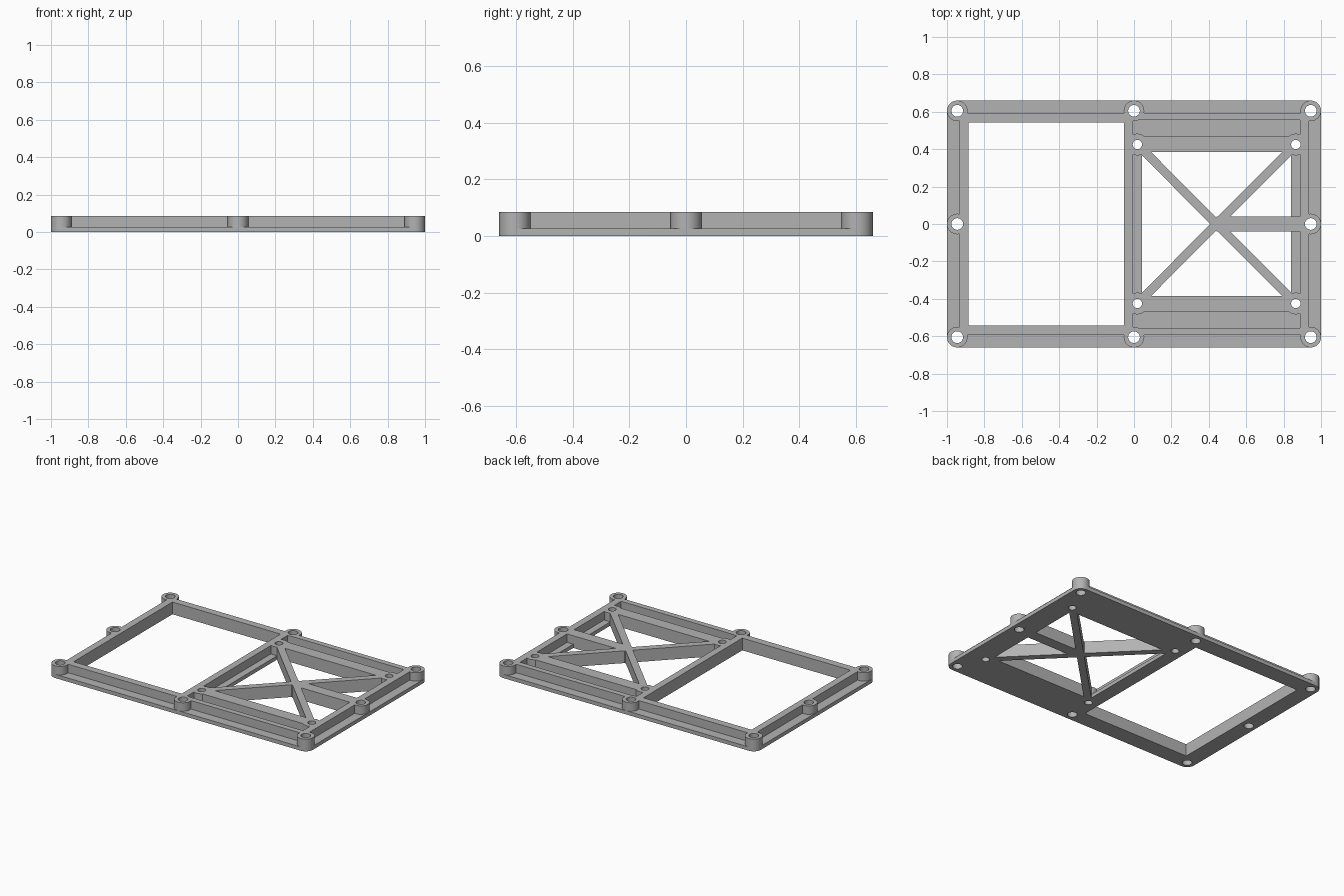
import bpy
from math import radians, hypot, atan2

cube = bpy.data.objects.get("Cube")
if cube:
    bpy.data.objects.remove(cube, do_unlink=True)

HEIGHT, FLANGE = 0.085, 0.026
BOSS_R, HOLE_R = 0.055, 0.031
POST_R, POST_HOLE_R = 0.058, 0.025

grey = bpy.data.materials.new("plastic grey")
grey.use_nodes = True
grey.diffuse_color = (0.45, 0.45, 0.45, 1)
grey.node_tree.nodes["Principled BSDF"].inputs["Base Color"].default_value = (0.45, 0.45, 0.45, 1)


def box(name, x0, x1, y0, y1, z0=0, z1=HEIGHT, angle=0):
    bpy.ops.mesh.primitive_cube_add(size=1)
    ob = bpy.context.object
    ob.name = name
    ob.location = ((x0 + x1) / 2, (y0 + y1) / 2, (z0 + z1) / 2)
    ob.scale = (x1 - x0, y1 - y0, z1 - z0)
    ob.rotation_euler.z = angle
    ob.data.materials.append(grey)
    return ob


def disc(name, x, y, r, z0=0, z1=HEIGHT):
    bpy.ops.mesh.primitive_cylinder_add(vertices=48, radius=r, depth=z1 - z0,
                                        location=(x, y, (z0 + z1) / 2))
    ob = bpy.context.object
    ob.name = name
    ob.data.materials.append(grey)
    return ob


def combine(target, tools, operation):
    """Apply a boolean with each tool, then delete the tool."""
    for tool in tools:
        tool.hide_render = True
        mod = target.modifiers.new("combine", 'BOOLEAN')
        mod.operation, mod.solver, mod.object = operation, 'EXACT', tool
        bpy.context.view_layer.objects.active = target
        bpy.ops.object.modifier_apply(modifier=mod.name)
        bpy.data.objects.remove(tool, do_unlink=True)


bosses = [(x, y) for x in (-0.945, 0, 0.945) for y in (-0.605, 0, 0.605) if x or y]
posts = [(x, y) for x in (0.018, 0.865) for y in (-0.425, 0.425)]

# Thin base plate with rounded corners and two openings
frame = box("mounting_frame", -1, 1, -0.605, 0.605, 0, FLANGE)
combine(frame, [box("plate_ends", -0.945, 0.945, -0.66, 0.66, 0, FLANGE)], 'UNION')
combine(frame, [box("left_window", -0.885, -0.053, -0.543, 0.543, -0.1, 0.2),
                box("right_window", 0.043, 0.84, -0.385, 0.385, -0.1, 0.2)], 'DIFFERENCE')

# Upright walls: two ends, the middle, and front and back runs
parts = [box("left_wall", -0.934, -0.885, -0.594, 0.594),
         box("middle_wall", -0.053, -0.005, -0.594, 0.594),
         box("right_wall", 0.888, 0.936, -0.594, 0.594),
         box("centre_bar", 0.44, 0.92, -0.039, 0.039)]
for s in (-1, 1):
    for name, x0, x1, a, b in (("long_wall", -0.934, -0.03, 0.543, 0.594),
                               ("short_wall", -0.03, 0.92, 0.555, 0.594),
                               ("inner_rib", -0.03, 0.9, 0.385, 0.47)):
        parts.append(box(name, x0, x1, min(s * a, s * b), max(s * a, s * b)))

# Diagonal cross braces between the posts
dx, dy = 0.847, 0.85
for s in (-1, 1):
    half = hypot(dx, dy) / 2
    parts.append(box("brace", 0.4415 - half, 0.4415 + half, -0.0235, 0.0235,
                     angle=s * atan2(dy, dx)))

# Screw bosses and inner posts
parts += [disc("boss", x, y, BOSS_R) for x, y in bosses]
parts += [disc("post", x, y, POST_R) for x, y in posts]
bpy.context.view_layer.update()
combine(frame, parts, 'UNION')

# Screw holes through everything
combine(frame, [disc("hole", x, y, HOLE_R, -0.1, 0.2) for x, y in bosses]
        + [disc("hole", x, y, POST_HOLE_R, -0.1, 0.2) for x, y in posts], 'DIFFERENCE')

# Round edges shade smooth, the rest stay crisp
bpy.ops.object.select_all(action='DESELECT')
frame.select_set(True)
bpy.context.view_layer.objects.active = frame
bpy.ops.object.transform_apply(location=True, rotation=True, scale=True)
bpy.ops.object.shade_smooth_by_angle(angle=radians(30))
